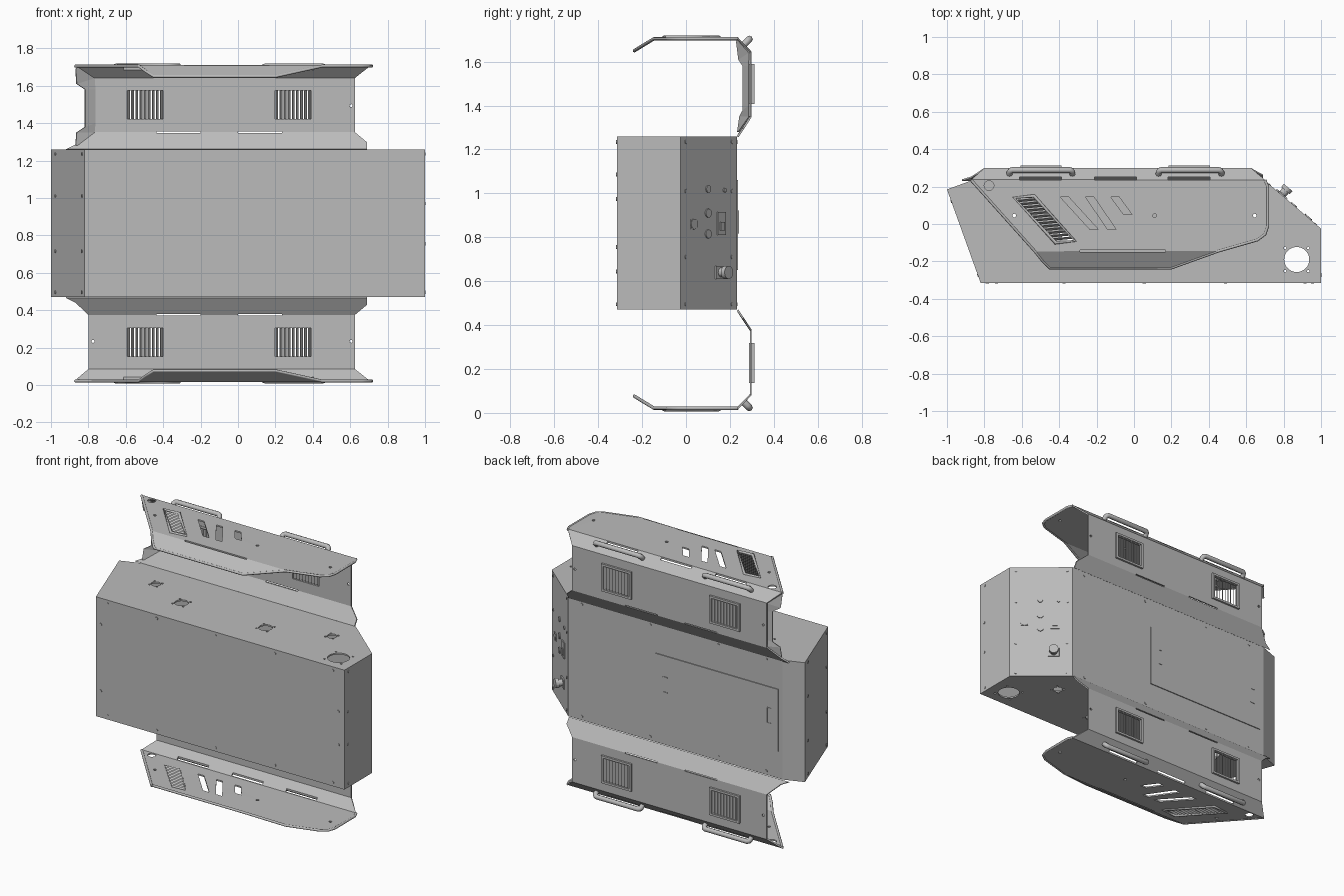
import bpy, bmesh, math
from mathutils import Vector, Matrix

cube = bpy.data.objects.get("Cube")
if cube:
    bpy.data.objects.remove(cube)

MID = 0.863          # height of the mirror plane between the two wings
grey = bpy.data.materials.new("sheet_metal_grey")
grey.use_nodes = True
grey.diffuse_color = (0.5, 0.5, 0.5, 1)
grey.node_tree.nodes["Principled BSDF"].inputs["Base Color"].default_value = (0.5, 0.5, 0.5, 1)


def make(name, bm):
    bmesh.ops.recalc_face_normals(bm, faces=bm.faces)
    me = bpy.data.meshes.new(name)
    bm.to_mesh(me)
    bm.free()
    me.materials.append(grey)
    ob = bpy.data.objects.new(name, me)
    bpy.context.collection.objects.link(ob)
    return ob


def bake(ob):
    dg = bpy.context.evaluated_depsgraph_get()
    me = bpy.data.meshes.new_from_object(ob.evaluated_get(dg))
    ob.modifiers.clear()
    ob.data = me


def shell_and_cut(ob, thickness, offset, cutters):
    """Thicken a sheet, cut its openings and drop the cutter."""
    m = ob.modifiers.new("thickness", "SOLIDIFY")
    m.thickness, m.offset, m.use_even_offset = thickness, offset, True
    bake(ob)
    cutter = make("opening_cutter", cutters)
    cutter.hide_render = True
    m = ob.modifiers.new("openings", "BOOLEAN")
    m.operation, m.object, m.solver = "DIFFERENCE", cutter, "EXACT"
    bake(ob)
    bpy.data.objects.remove(cutter)


def prism(bm, pts, z0, z1):
    lo = [bm.verts.new((x, y, z0)) for x, y in pts]
    hi = [bm.verts.new((x, y, z1)) for x, y in pts]
    bm.faces.new(lo[::-1])
    bm.faces.new(hi)
    for i in range(len(pts)):
        j = (i + 1) % len(pts)
        bm.faces.new((lo[i], lo[j], hi[j], hi[i]))


def block(bm, centre, size):
    bmesh.ops.create_cube(bm, size=1, matrix=Matrix.Translation(centre) @ Matrix.Diagonal((*size, 1)))


def bar(bm, p0, p1, width, thick, side):
    """Flat bar from p0 to p1 whose width runs towards side."""
    p0, p1 = Vector(p0), Vector(p1)
    u = (p1 - p0).normalized()
    n = u.cross(Vector(side)).normalized()
    w = n.cross(u)
    rot = Matrix((u, w, n)).transposed().to_4x4()
    size = Matrix.Diagonal(((p1 - p0).length, width, thick, 1))
    bmesh.ops.create_cube(bm, size=1, matrix=Matrix.Translation((p0 + p1) / 2) @ rot @ size)


def rod(bm, centre, axis, r, depth, sides=20):
    rot = Vector(axis).to_track_quat("Z", "Y").to_matrix().to_4x4()
    bmesh.ops.create_cone(bm, cap_ends=True, segments=sides, radius1=r, radius2=r, depth=depth,
                          matrix=Matrix.Translation(centre) @ rot)


def tube(name, pts, r, cyclic=False):
    cu = bpy.data.curves.new(name, "CURVE")
    cu.dimensions, cu.bevel_depth, cu.bevel_resolution, cu.use_fill_caps = "3D", r, 2, True
    sp = cu.splines.new("POLY")
    sp.points.add(len(pts) - 1)
    for p, co in zip(sp.points, pts):
        p.co = (*co, 1)
    sp.use_cyclic_u = cyclic
    tmp = bpy.data.objects.new(name, cu)
    bpy.context.collection.objects.link(tmp)
    me = bpy.data.meshes.new_from_object(tmp.evaluated_get(bpy.context.evaluated_depsgraph_get()))
    bpy.data.objects.remove(tmp)
    me.materials.clear()
    me.materials.append(grey)
    bpy.context.collection.objects.link(bpy.data.objects.new(name, me))


# ---- Main enclosure: hollow folded box with round openings in both ends
OUTLINE = [(-0.82, -0.315), (1, -0.315), (1, -0.025), (0.7, 0.232), (-0.87, 0.232), (-1, 0.185)]
bm = bmesh.new()
prism(bm, OUTLINE, 0.47, 1.26)
case = make("enclosure", bm)
cut = bmesh.new()
for x, y, r in [(0.87, -0.19, 0.067), (-0.63, 0.04, 0.03), (-0.35, -0.09, 0.042),
                (0.265, -0.09, 0.042), (0.66, 0.04, 0.03)]:
    rod(cut, (x, y, MID), (0, 0, 1), r, 1, 32)
    for a in range(4):
        t = math.radians(45 + 90 * a)
        rod(cut, (x + 1.3 * r * math.cos(t), y + 1.3 * r * math.sin(t), MID), (0, 0, 1), 0.007, 1, 8)
shell_and_cut(case, 0.01, -1, cut)

# ---- Screw heads on every wall of the enclosure
bm = bmesh.new()
for z in (0.495, 1.235):
    for x in (-0.735, -0.375, 0.055, 0.49, 0.915):
        rod(bm, (x, -0.315, z), (0, 1, 0), 0.009, 0.006, 10)
    for x in (-0.75, -0.4, 0.1, 0.6):
        rod(bm, (x, 0.232, z), (0, 1, 0), 0.009, 0.006, 10)
    rod(bm, (1, -0.27, z), (1, 0, 0), 0.009, 0.006, 10)
for x, z in [(-0.785, 1.085), (-0.785, 0.645), (0.955, 0.975), (0.955, 0.755)]:
    rod(bm, (x, -0.315, z), (0, 1, 0), 0.009, 0.006, 10)
for z in (0.495, 0.715, 1.01, 1.235):
    for k in (0.08, 0.87):
        rod(bm, (-0.82 - 0.18 * k, -0.315 + 0.5 * k, z), (0.5, 0.18, 0), 0.009, 0.006, 10)
for z in (0.755, 0.97):
    rod(bm, (1, -0.275, z), (1, 0, 0), 0.009, 0.006, 10)

# ---- Connector panel on the sloped end
NORMAL = Vector((0.257, 0.3, 0)).normalized()


def slope(y, z, out=0):
    return Vector((1 - (y + 0.025) / 0.257 * 0.3, y, z)) + NORMAL * out


for y in (0.0, 0.21):
    for z in (0.495, 0.71, 1.01, 1.235):
        rod(bm, slope(y, z), NORMAL, 0.009, 0.006, 10)
make("screws", bm)

bm = bmesh.new()
for y, z, r in [(0.1, 0.91, 0.02), (0.1, 0.815, 0.02), (0.1, 1.02, 0.016), (0.175, 1.015, 0.01),
                (0.035, 0.86, 0.024)]:
    rod(bm, slope(y, z), NORMAL, r, 0.012)
bar(bm, slope(0.16, 0.81), slope(0.16, 0.915), 0.055, 0.012, (0.3, -0.257, 0))
bar(bm, slope(0.16, 0.83, 0.006), slope(0.16, 0.87, 0.006), 0.03, 0.01, (0.3, -0.257, 0))
bar(bm, slope(0.035, 0.838), slope(0.035, 0.882), 0.044, 0.008, (0.3, -0.257, 0))
bar(bm, slope(0.155, 0.61), slope(0.155, 0.67), 0.07, 0.016, (0.3, -0.257, 0))
rod(bm, slope(0.155, 0.64, 0.02), NORMAL, 0.022, 0.04)
rod(bm, slope(0.155, 0.64, 0.042), NORMAL, 0.03, 0.022)
make("connectors", bm)

# ---- Raised service door on the back with two pulls
bm = bmesh.new()
block(bm, (-0.39, 0.234, 0.855), (0.9, 0.008, 0.41))
for x in (0.0, -0.76):
    block(bm, (x, 0.238, 0.87), (0.006, 0.006, 0.1))
    for z in (0.82, 0.92):
        block(bm, (x - 0.015, 0.238, z), (0.03, 0.006, 0.006))
make("service_door", bm)

# ---- Wings: folded sheets, described by distance h from the mirror plane
H = 0.842
STRIP = [(0.69, 0.235, 0.395), (0.69, 0.26, 0.432), (0.625, 0.295, 0.487),
         (-0.8, 0.295, 0.487), (-0.87, 0.25, 0.42), (-0.92, 0.235, 0.395)]
WALL = [(-0.8, 0.295, 0.487), (0.625, 0.295, 0.487), (0.625, 0.295, 0.78), (-0.8, 0.295, 0.78)]
BEVEL = [(-0.8, 0.295, 0.78), (0.625, 0.295, 0.78), (0.7, 0.235, H), (-0.87, 0.235, H)]
EDGE = [(-0.87, 0.235, H), (-0.53, -0.145, H), (-0.49, -0.195, 0.812), (-0.45, -0.235, 0.787),
        (0.2, -0.235, 0.787), (0.45, -0.145, H), (0.66, -0.085, H), (0.7, -0.055, H),
        (0.715, -0.01, H), (0.715, 0.2, H), (0.7, 0.235, H)]
VENT = [(-0.64, 0.14), (-0.535, 0.15), (-0.315, -0.09), (-0.42, -0.1)]
SLOTS = [(-0.395, -0.235, 0.175), (-0.26, -0.14, 0.175), (-0.125, -0.055, 0.095)]

for s, tag in ((1, "upper"), (-1, "lower")):
    def at(p):
        return Vector((p[0], p[1], MID + s * p[2]))

    bm = bmesh.new()
    for panel in (STRIP, WALL, BEVEL, EDGE[:2] + EDGE[5:], EDGE[1:6]):
        bm.faces.new([bm.verts.new(at(p)) for p in panel])
    bmesh.ops.remove_doubles(bm, verts=bm.verts, dist=0.0005)
    wing = make(tag + "_wing", bm)

    # Openings: vents, slanted slots, bend reliefs and holes
    cut = bmesh.new()
    za, zb = sorted((MID + s * (H - 0.03), MID + s * (H + 0.03)))
    prism(cut, VENT[::-1], za, zb)
    for xa, xb, drop in SLOTS:
        prism(cut, [(xa, 0.145), (xb, 0.145 - drop), (xb + 0.045, 0.145 - drop), (xa + 0.045, 0.145)], za, zb)
    for x in (-0.5, -0.1, 0.295):
        block(cut, at((x, 0.243, H)), (0.225, 0.014, 0.06))
    block(cut, at((-0.06, -0.145, H)), (0.455, 0.01, 0.06))
    for x in (-0.318, 0.118):
        block(cut, at((x, 0.295, 0.487)), (0.235, 0.06, 0.008))
    rod(cut, at((-0.775, 0.205, H)), (0, 0, 1), 0.026, 0.06)
    for x in (-0.64, 0.11, 0.645):
        rod(cut, at((x, 0.045, H)), (0, 0, 1), 0.01, 0.06, 10)
    for x in (-0.775, 0.605):
        rod(cut, at((x, 0.295, 0.63)), (0, 1, 0), 0.008, 0.06, 10)
    for x in (-0.4975, 0.295):
        block(cut, at((x, 0.295, 0.635)), (0.2, 0.06, 0.165))
    shell_and_cut(wing, 0.009, 0, cut)

    # Rubber-style edge trim and top vent frame
    tube(tag + "_edge_trim", [at(p) for p in EDGE], 0.008)
    tube(tag + "_top_vent_frame", [at((x, y, H + 0.004)) for x, y in VENT], 0.01, True)

    # Louvre blades of the top vent and the two wall vents
    bm = bmesh.new()
    a, b, c, d = [at((x, y, H)) for x, y in VENT]
    for i in range(1, 14):
        bar(bm, a.lerp(d, i / 14), b.lerp(c, i / 14), 0.016, 0.004, (0, 0.6, 0.8))
    for x in (-0.4975, 0.295):
        for i in range(9):
            px = x - 0.088 + 0.022 * i
            bar(bm, at((px, 0.3, 0.55)), at((px, 0.3, 0.72)), 0.02, 0.004, (0.6, 0.8, 0))
        for k in (-1, 1):
            block(bm, at((x + k * 0.103, 0.3, 0.635)), (0.014, 0.024, 0.18))
            block(bm, at((x, 0.3, 0.635 + k * 0.084)), (0.22, 0.024, 0.014))
    make(tag + "_louvres", bm)

    # Carrying handles standing off the bevelled edge
    for x0 in (-0.665, 0.132):
        arc = [(0, 0), (0, 0.022), (0.005, 0.031), (0.015, 0.036)]
        arc += [(0.335 - u, v) for u, v in arc[::-1]]
        tube(tag + "_handle", [at((x0 + u, 0.263 + 0.71 * v, 0.814 + 0.71 * v)) for u, v in arc], 0.016)

# ---- Notched side bracket closing one end of the upper wing
inner = [(-0.86, 0.24, 1.7), (-0.77, 0.293, 1.64), (-0.765, 0.293, 1.58), (-0.765, 0.293, 1.4),
         (-0.77, 0.293, 1.35), (-0.86, 0.245, 1.28)]
outer = [(-0.87, 0.235, 1.69), (-0.865, 0.245, 1.61), (-0.82, 0.265, 1.58), (-0.82, 0.265, 1.38),
         (-0.865, 0.25, 1.35), (-0.87, 0.24, 1.28)]
bm = bmesh.new()
vi, vo = [[bm.verts.new(p) for p in row] for row in (inner, outer)]
for i in range(5):
    bm.faces.new((vi[i], vi[i + 1], vo[i + 1], vo[i]))
bracket = make("side_bracket", bm)
bracket.modifiers.new("thickness", "SOLIDIFY").thickness = 0.008
bake(bracket)
